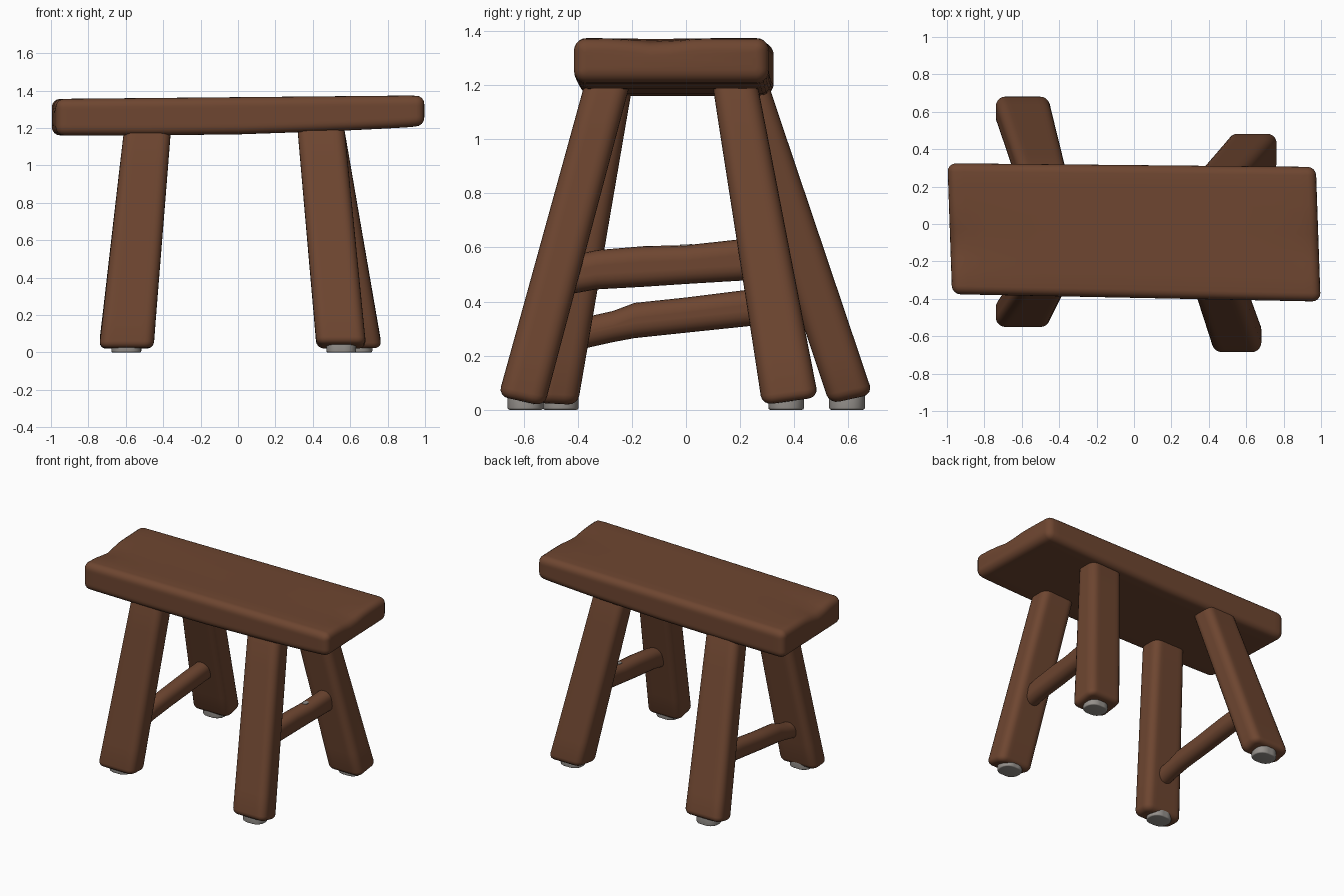
import bpy, bmesh, math
from mathutils import Vector

if "Cube" in bpy.data.objects:
    bpy.data.objects.remove(bpy.data.objects["Cube"])


def material(name, rgb):
    m = bpy.data.materials.new(name)
    m.diffuse_color = (*rgb, 1)
    m.use_nodes = True
    m.node_tree.nodes["Principled BSDF"].inputs["Base Color"].default_value = m.diffuse_color
    return m


WOOD = material("brown wood", (0.156, 0.061, 0.030))
GREY = material("grey pad", (0.30, 0.28, 0.26))


def rounded_rect(a, b, r, arc=5, side=8):
    """Points of a rounded rectangle with half sizes a, b."""
    r = min(r, a * 0.98, b * 0.98)
    pts = []
    for q, (sx, sy) in enumerate(((1, 1), (-1, 1), (-1, -1), (1, -1))):
        corner = []
        for k in range(arc + 1):
            t = math.pi / 2 * (q + k / arc)
            corner.append((sx * (a - r) + r * math.cos(t), sy * (b - r) + r * math.sin(t)))
        if pts:
            p, n = pts[-1], corner[0]
            pts += [(p[0] + (n[0] - p[0]) * k / side, p[1] + (n[1] - p[1]) * k / side) for k in range(1, side)]
        pts += corner
    p, n = pts[-1], pts[0]
    pts += [(p[0] + (n[0] - p[0]) * k / side, p[1] + (n[1] - p[1]) * k / side) for k in range(1, side)]
    return pts


def loft(name, stations, corner, end, mat, reshape=None):
    """Skin sections (centre, u, v, half_u, half_v), rounding both ends by radius end."""
    st = [(Vector(c), Vector(u), Vector(v), a, b) for c, u, v, a, b in stations]
    rings = []

    def cap(s, axis):
        c, u, v, a, b = s
        out = []
        for deg in (0, 22, 45, 68, 90):
            t = math.radians(deg)
            d = end * (1 - math.cos(t))
            out.append((c - axis * end * (1 - math.sin(t)), u, v, a - d, b - d, max(corner - d, 0.012)))
        return out

    first = (st[0][0] - st[1][0]).normalized()
    last = (st[-1][0] - st[-2][0]).normalized()
    rings += cap(st[0], first)[::-1]
    rings += [(*s, corner) for s in st[1:-1]]
    rings += cap(st[-1], last)

    bm = bmesh.new()
    loops = []
    for c, u, v, a, b, r in rings:
        loops.append([bm.verts.new(c + u * p + v * q) for p, q in rounded_rect(a, b, r)])
    n = len(loops[0])
    for l0, l1 in zip(loops, loops[1:]):
        for i in range(n):
            bm.faces.new((l0[i], l0[(i + 1) % n], l1[(i + 1) % n], l1[i]))
    bm.faces.new(loops[0])
    bm.faces.new(loops[-1][::-1])
    if reshape:
        for vert in bm.verts:
            reshape(vert.co)
    bmesh.ops.recalc_face_normals(bm, faces=bm.faces)
    for f in bm.faces:
        f.smooth = True
    me = bpy.data.meshes.new(name)
    bm.to_mesh(me)
    bm.free()
    me.materials.append(mat)
    ob = bpy.data.objects.new(name, me)
    bpy.context.collection.objects.link(ob)
    return ob


# Seat: slightly warped plank, thinner at its right end
def lerp(a, b, t):
    return a + (b - a) * t


def worn_ends(co):
    # shallow worn dip in the top edge at both ends
    k = max(0.0, (abs(co.x) - 0.72) / 0.28)
    depth = 0.035 if co.x < 0 else 0.022
    if co.z > 1.27:
        co.z -= depth * k * k * math.exp(-((co.y + 0.11) / 0.1) ** 2)


seat = []
for x, bottom in ((-0.985, 1.16), (-0.9, 1.16), (-0.8, 1.16), (-0.5, 1.16), (0, 1.166), (0.4, 1.18),
                  (0.6, 1.188), (0.8, 1.198), (0.9, 1.204), (0.985, 1.21)):
    t = (x + 1) / 2
    y0, y1 = lerp(-0.375, -0.415, t), lerp(0.325, 0.305, t)
    top = lerp(1.355, 1.374, t)
    seat.append(((x, (y0 + y1) / 2, (bottom + top) / 2), (-0.035, 1, 0), (0, 0, 1),
                 (y1 - y0) / 2, (top - bottom) / 2))
loft("seat", seat, 0.045, 0.045, WOOD, worn_ends)

# Legs: splayed posts; name, top xy, bottom xyz, half sizes at the bottom, tilt of the foot
LEGS = (
    ("front_left", (-0.485, -0.285), (-0.597, -0.478, 0.022), (0.145, 0.078), -0.05),
    ("front_right", (0.445, -0.297), (0.552, -0.608, 0.032), (0.132, 0.085), -0.22),
    ("back_left", (-0.485, 0.228), (-0.597, 0.610, 0.040), (0.145, 0.080), 0.22),
    ("back_right", (0.445, 0.185), (0.638, 0.385, 0.032), (0.130, 0.103), 0.14),
)
for name, top, bot, half, tilt in LEGS:
    stations = []
    for z in (bot[2], 0.2, 0.6, 1.0, 1.27):
        t = (z - bot[2]) / (1.18 - bot[2])
        c = (lerp(bot[0], top[0], t), lerp(bot[1], top[1], t), z)
        stations.append((c, (1, 0, 0), (0, 1, tilt * max(0, 1 - t)),
                         lerp(half[0], 0.126, t), lerp(half[1], 0.084, t)))
    loft(name + "_leg", stations, 0.05, 0.035, WOOD)
    # Grey pad under the foot
    x, y = bot[0], bot[1] - math.copysign(0.015, bot[1])
    loft(name + "_pad", [((x, y, z), (1, 0, 0), (0, 1, 0), 0.08, 0.066) for z in (0.0, 0.03, 0.06)],
         0.06, 0.008, GREY)

# Stretchers joining each front leg to the back leg: y, x, bottom z, top z
STRETCHERS = {
    "left_stretcher": ((-0.44, -0.57, 0.205, 0.34), (-0.36, -0.57, 0.23, 0.345), (-0.27, -0.57, 0.25, 0.365),
                       (-0.19, -0.57, 0.265, 0.395), (0, -0.57, 0.285, 0.415),
                       (0.24, -0.565, 0.31, 0.445), (0.50, -0.56, 0.335, 0.47)),
    "right_stretcher": ((-0.47, 0.51, 0.42, 0.56), (-0.33, 0.515, 0.445, 0.59), (-0.15, 0.525, 0.455, 0.605),
                        (0, 0.535, 0.465, 0.608), (0.2, 0.55, 0.477, 0.63), (0.29, 0.555, 0.48, 0.635)),
}
for name, pts in STRETCHERS.items():
    loft(name, [((x, y, (lo + hi) / 2), (1, 0, 0), (0, 0, 1), 0.056, (hi - lo) / 2) for y, x, lo, hi in pts],
         0.052, 0.02, WOOD)

# Small grey fleck on top of the right stretcher
loft("stretcher_fleck", [((0.535, 0, z), (1, 0, 0), (0, 1, 0.05), 0.018, 0.022) for z in (0.603, 0.607, 0.611)],
     0.015, 0.001, GREY)
